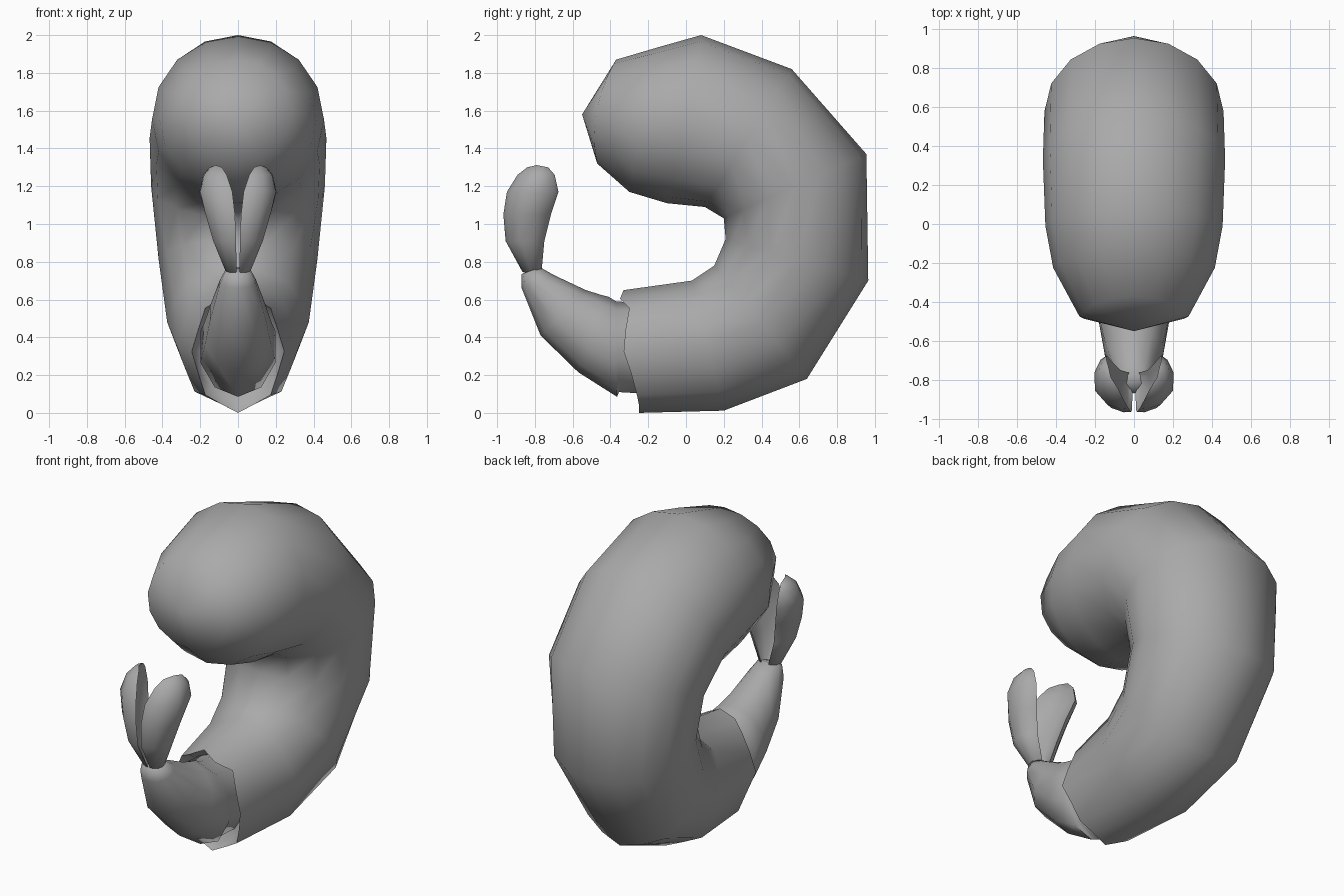
import bpy, math
from mathutils import Vector

if "Cube" in bpy.data.objects:
    bpy.data.objects.remove(bpy.data.objects["Cube"])

grey = bpy.data.materials.new("dark_grey")
grey.diffuse_color = (.4, .4, .4, 1)
grey.use_nodes = True
grey.node_tree.nodes["Principled BSDF"].inputs["Base Color"].default_value = grey.diffuse_color


def make(name, verts, faces, angle):
    me = bpy.data.meshes.new(name)
    me.from_pydata(verts, [], faces)
    me.materials.append(grey)
    ob = bpy.data.objects.new(name, me)
    bpy.context.collection.objects.link(ob)
    bpy.ops.object.select_all(action='DESELECT')
    ob.select_set(True)
    bpy.context.view_layer.objects.active = ob
    bpy.ops.object.mode_set(mode='EDIT')
    bpy.ops.mesh.select_all(action='SELECT')
    bpy.ops.mesh.normals_make_consistent(inside=False)
    bpy.ops.object.mode_set(mode='OBJECT')
    bpy.ops.object.shade_smooth_by_angle(angle=math.radians(angle))
    return ob


def loft(name, rings, start, end, angle=75):
    """Skin equal-length rings and fan each end to a pole."""
    n = len(rings[0])
    verts = [p for r in rings for p in r] + [start, end]
    faces = []
    for k in range(len(rings) - 1):
        for i in range(n):
            j = (i + 1) % n
            faces.append((k*n + i, k*n + j, k*n + n + j, k*n + n + i))
    s, last = len(verts) - 2, (len(rings) - 1) * n
    for i in range(n):
        j = (i + 1) % n
        faces += [(s, j, i), (s + 1, last + i, last + j)]
    return make(name, verts, faces, angle)


def ring(oy, oz, iy, iz, w, sides=16, odd=1.0):
    """Oval ring from its outer and inner points (side view) and half width;
    odd < 1 pulls every second point in, towards a shape of half the sides."""
    o, q = Vector((0, oy, oz)), Vector((0, iy, iz))
    c, h = (o + q) / 2, (o - q) / 2
    out = []
    for i in range(sides):
        a = 2 * math.pi * i / sides
        r = odd if i % 2 else 1.0
        out.append(c + (h * math.cos(a) + Vector((w * math.sin(a), 0, 0))) * r)
    return out


# Curled body, thick head end to narrow tail end
body = [ring(*r) for r in [
    (-.37, 1.87, -.47, 1.32, .28),
    (-.15, 1.935, -.30, 1.17, .415),
    (.08, 2.0, -.10, 1.11, .455),
    (.56, 1.82, .10, 1.09, .468),
    (.955, 1.37, .20, 1.03, .46),
    (.965, .70, .21, .92, .42, 16, .98),
    (.64, .18, .15, .78, .375, 16, .96),
    (.20, .012, .03, .70, .325, 16, .93),
    (-.25, 0.0, -.33, .65, .245, 16, .93)]]
# Blunt nose: sides of the first ring sit further forward
for i, p in enumerate(body[0]):
    p.y -= .055 * math.sin(math.pi * i / 8) ** 2
# Uneven cut edge, then a recess behind it
half = [-.25, -.25, -.26, -.29, -.33, -.32, -.30, -.35, -.33]
for i, p in enumerate(body[-1]):
    p.y = half[min(i, 16 - i)]
body.append(ring(-.20, .06, -.22, .60, .2))
loft("body", body, (0, -.55, 1.58), (0, -.18, .34))

# Last tail segment, with a flared lip and a core entering the body
tail = [ring(*r, 10) for r in [
    (-.87, .735, -.77, .77, .07),
    (-.87, .66, -.70, .73, .10),
    (-.77, .41, -.53, .65, .155),
    (-.57, .215, -.45, .625, .185),
    (-.365, .085, -.41, .615, .21),
    (-.355, .11, -.37, .59, .20),
    (-.18, .10, -.18, .58, .20)]]
loft("tail_segment", tail, (0, -.82, .755), (0, -.15, .34))


# Spoon-shaped tail fins: front edge, back edge, outward bulge
def fin_ring(z, fx, fy, bx, by, bulge, side):
    f, b = Vector((fx, fy, z)), Vector((bx, by, z))
    d = b - f
    n = Vector((d.y, -d.x, 0)).normalized()
    shape = [(0, 0), (.04, .3), (.2, .75), (.5, 1), (.8, .75), (.97, .3), (1, 0),
             (.88, .15), (.5, .45), (.12, .15)]
    pts = [f + d * t + n * bulge * u for t, u in shape]
    return [Vector((p.x * side, p.y, p.z)) for p in pts]


fin = [(.745, .008, -.865, .02, -.765, .05),
       (.91, .01, -.955, .07, -.75, .095),
       (1.05, .016, -.965, .105, -.715, .118),
       (1.17, .03, -.945, .14, -.675, .124),
       (1.26, .06, -.89, .142, -.695, .085),
       (1.30, .085, -.84, .132, -.73, .04)]
for side, label in ((1, "right"), (-1, "left")):
    loft("tail_fin_" + label, [fin_ring(*r, side) for r in fin],
         (.03 * side, -.815, .74), (.118 * side, -.79, 1.312))
